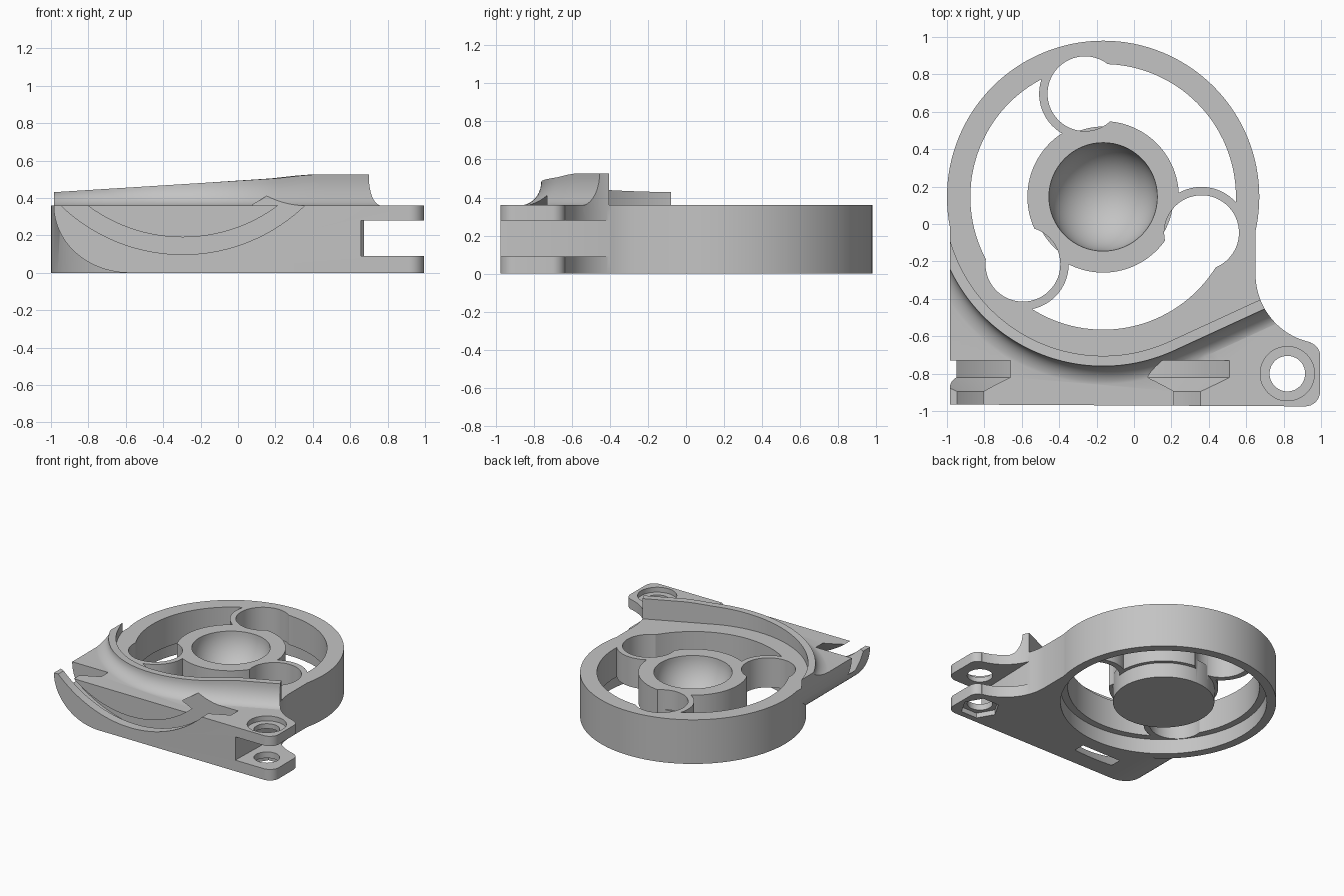
import bpy, bmesh
from math import sin, cos, pi, radians, sqrt
from mathutils import Matrix, Vector

if "Cube" in bpy.data.objects:
    bpy.data.objects.remove(bpy.data.objects["Cube"], do_unlink=True)

grey = bpy.data.materials.new("plain grey")
grey.use_nodes = True
grey.diffuse_color = (0.55, 0.55, 0.55, 1)
grey.node_tree.nodes["Principled BSDF"].inputs["Base Color"].default_value = grey.diffuse_color

CX, CY, TOP = -0.165, 0.145, 0.36   # ring centre and body height


def finish(name, bm):
    bmesh.ops.recalc_face_normals(bm, faces=bm.faces)
    mesh = bpy.data.meshes.new(name)
    bm.to_mesh(mesh)
    bm.free()
    obj = bpy.data.objects.new(name, mesh)
    bpy.context.collection.objects.link(obj)
    mesh.materials.append(grey)
    return obj


def loft(name, rings, closed=False):
    """Skin a list of equal-length point loops."""
    bm = bmesh.new()
    loops = [[bm.verts.new(p) for p in ring] for ring in rings]
    n = len(loops[0])
    pairs = list(zip(loops, loops[1:]))
    if closed:
        pairs.append((loops[-1], loops[0]))
    else:
        bm.faces.new(loops[0])
        bm.faces.new(loops[-1])
    for a, b in pairs:
        for i in range(n):
            j = (i + 1) % n
            bm.faces.new((a[i], a[j], b[j], b[i]))
    return finish(name, bm)


def prism(name, pts, z0, z1):
    return loft(name, [[(x, y, z) for x, y in pts] for z in (z0, z1)])


def arc(x, y, r, a0, a1, n=16, ry=None):
    angles = [radians(a0 + (a1 - a0) * i / n) for i in range(n + 1)]
    return [(x + r * cos(a), y + (ry or r) * sin(a)) for a in angles]


def disc(name, x, y, r, z0, z1, n=96):
    return prism(name, arc(x, y, r, 0, 360, n)[:-1], z0, z1)


def combine(obj, tool, operation):
    mod = obj.modifiers.new("cut", "BOOLEAN")
    mod.operation, mod.solver, mod.object = operation, "EXACT", tool
    bpy.context.view_layer.update()
    graph = bpy.context.evaluated_depsgraph_get()
    mesh = bpy.data.meshes.new_from_object(obj.evaluated_get(graph))
    obj.modifiers.clear()
    obj.data = mesh
    bpy.data.objects.remove(tool, do_unlink=True)


# Base plate: plan outline crossed with a front profile that rounds one corner
outline = ([(-0.985, 0.1), (-0.985, -0.965)]
           + arc(0.915, -0.895, 0.08, -90, 0, 8)
           + arc(0.925, -0.703, 0.07, 0, 75, 8)
           + arc(1.02, -0.27, 0.37, 258, 180, 20)
           + [(0.65, 0.1)])
profile = arc(-0.58, TOP, 0.405, 180, 270, 24, TOP) + [(1.2, 0), (1.2, TOP)]
body = loft("mount_body", [[(x, y, z) for x, z in profile] for y in (-1.2, 0.5)])
combine(body, prism("outline_tool", outline, -0.2, 0.8), "INTERSECT")
combine(body, disc("ring", CX, CY, 0.835, 0, TOP, 128), "UNION")


# Raised lip: wall with an outer fillet, swept along an arc and its tangent
def lip_height(x):
    if x < 0.18:
        return 0.43 + 0.075 * max(0, x + 0.95) / 1.13
    return 0.505 + 0.02 * min(1, (x - 0.18) / 0.18)


turn = radians(24.7)
stations = []
for i in range(61):
    a = radians(185) + (radians(270) + turn - radians(185)) * i / 60
    out = Vector((cos(a), sin(a)))
    stations.append((Vector((CX, CY)) + out * 0.85, out))
start, out = stations[-1]
for i in range(1, 13):
    stations.append((start + Vector((cos(turn), sin(turn))) * 0.07 * i, out))
sections = []
for p, out in stations:
    h = lip_height(p.x)
    section = [(0, 0.33), (0, h)]
    for i in range(11):
        t = pi / 2 * i / 10
        section.append((0.055 + 0.115 * (1 - cos(t)), h - (h - 0.358) * sin(t)))
    section.append((0.17, 0.33))
    sections.append([(*(p + out * d), z) for d, z in section])
lip = loft("lip", sections)
combine(lip, prism("outline_tool", outline, -0.2, 0.8), "INTERSECT")
combine(body, lip, "UNION")

# Ring opening with a wider step underneath
combine(body, disc("opening", CX, CY, 0.71, -0.1, 0.8, 128), "DIFFERENCE")
combine(body, disc("step", CX, CY, 0.765, -0.1, 0.12, 128), "DIFFERENCE")

# Curved T-shaped track: section revolved about the y axis
track = [(0.85, -1.1), (0.942, -1.1), (0.942, -0.895), (1.055, -0.82),
         (1.055, -0.73), (0.772, -0.73), (0.772, -0.82), (0.85, -0.895)]
turns = [2 * pi * i / 128 for i in range(128)]
combine(body, loft("track", [[(-0.295 + r * cos(a), y, 1.04 + r * sin(a)) for r, y in track]
                             for a in turns], closed=True), "DIFFERENCE")

# Fork slot, bolt hole, counterbore and nut recess
fork = [(0.65, -1.2), (0.675, -0.4), (0.675, -0.2), (1.2, -0.2), (1.2, -1.2)]
combine(body, prism("fork_slot", fork, 0.09, 0.28), "DIFFERENCE")
combine(body, disc("bolt_hole", 0.82, -0.8, 0.095, -0.1, 0.6, 48), "DIFFERENCE")
combine(body, disc("counterbore", 0.82, -0.8, 0.145, 0.32, 0.6, 48), "DIFFERENCE")
combine(body, disc("nut_recess", 0.82, -0.8, 0.145, -0.1, 0.04, 6), "DIFFERENCE")

# Hub, then three round pockets each with a curved arm on one side
hub = disc("hub", CX, CY, 0.405, 0.12, TOP)
pockets = [(CX + 0.56 * cos(radians(a)), CY + 0.56 * sin(radians(a)), a) for a in (100, 220, 340)]
for x, y, a in pockets:
    for part in (hub, body):
        combine(part, disc("pocket", x, y, 0.2, 0.06, 0.6, 64), "DIFFERENCE")
for x, y, a in pockets:
    strip = arc(x, y, 0.245, a, a + 180, 32) + arc(x, y, 0.2, a + 180, a, 32)
    combine(hub, prism("arm", strip, 0.12, TOP), "UNION")
combine(hub, disc("hub_foot", CX, CY, 0.376, 0, 0.2), "UNION")

# Ball socket in the hub
bm = bmesh.new()
bmesh.ops.create_uvsphere(bm, u_segments=64, v_segments=32, radius=0.29,
                          matrix=Matrix.Translation((CX, CY, TOP + 0.002)))
combine(hub, finish("ball", bm), "DIFFERENCE")
combine(body, hub, "UNION")

bpy.ops.object.select_all(action="DESELECT")
body.select_set(True)
bpy.context.view_layer.objects.active = body
bpy.ops.object.shade_smooth_by_angle(angle=radians(30))
